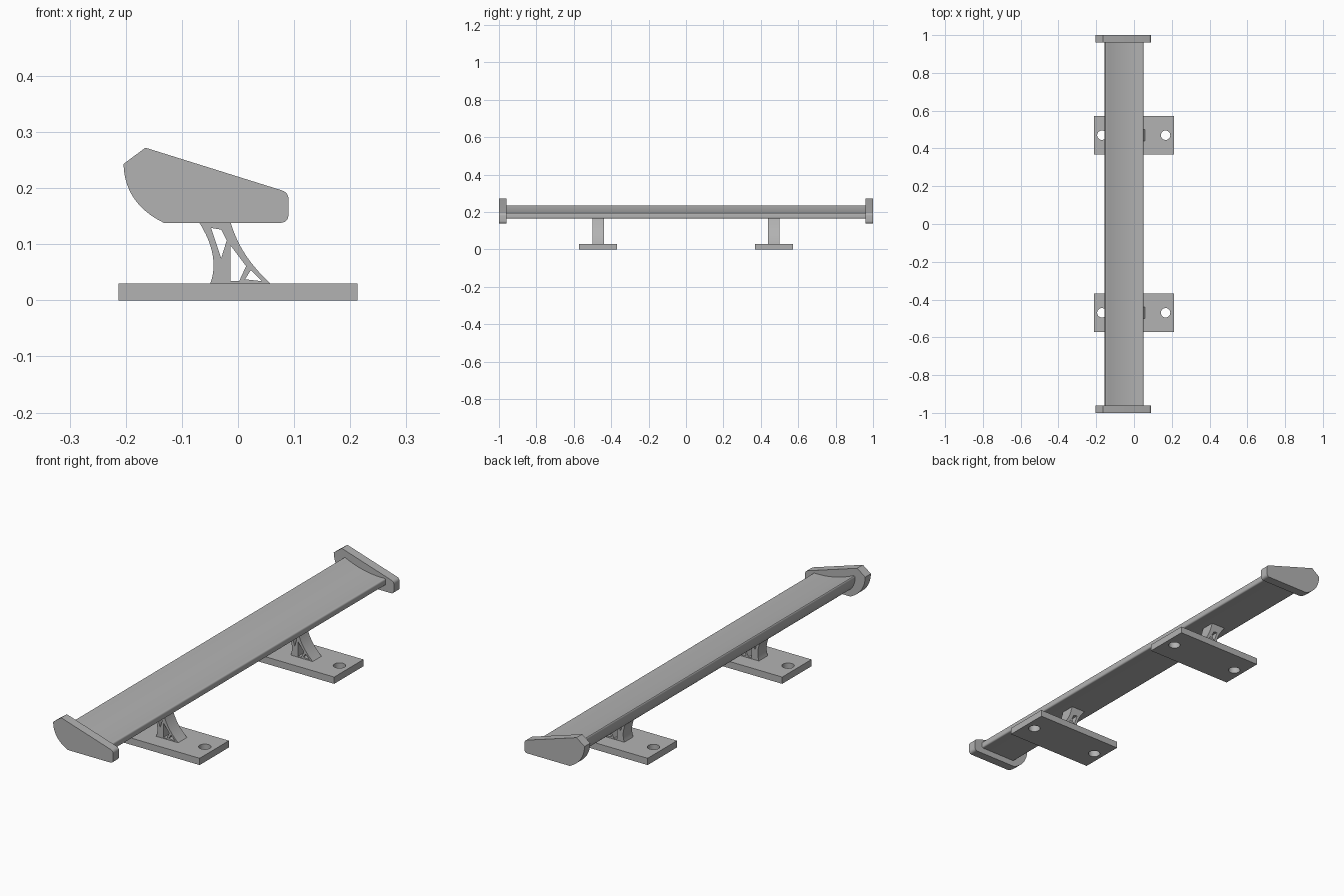
import bpy
import math
from mathutils import Vector

cube = bpy.data.objects.get("Cube")
if cube:
    bpy.data.objects.remove(cube, do_unlink=True)

GREY = (0.45, 0.45, 0.45, 1)
grey = bpy.data.materials.new("plain_grey")
grey.use_nodes = True
grey.diffuse_color = GREY
grey.node_tree.nodes["Principled BSDF"].inputs["Base Color"].default_value = GREY


def arc(a, control, b, steps=12):
    """Points of a quadratic curve from a to b."""
    a, c, b = Vector(a), Vector(control), Vector(b)
    ts = [i / steps for i in range(steps + 1)]
    return [a * (1 - t) ** 2 + c * 2 * t * (1 - t) + b * t * t for t in ts]


def circle(x, y, r, sides=32):
    turn = 2 * math.pi / sides
    return [(x + r * math.cos(i * turn), y + r * math.sin(i * turn)) for i in range(sides)]


def extrude(name, outlines, depth, location, upright=True):
    """Filled outline (further outlines are holes), extruded to a mesh."""
    curve = bpy.data.curves.new(name, "CURVE")
    curve.dimensions = "2D"
    curve.fill_mode = "BOTH"
    curve.extrude = depth / 2
    for outline in outlines:
        spline = curve.splines.new("POLY")
        spline.points.add(len(outline) - 1)
        for point, p in zip(spline.points, outline):
            point.co = (p[0], p[1], 0, 1)
        spline.use_cyclic_u = True
    curve.materials.append(grey)
    obj = bpy.data.objects.new(name, curve)
    bpy.context.collection.objects.link(obj)
    obj.location = location
    if upright:
        obj.rotation_euler.x = math.pi / 2
    bpy.ops.object.select_all(action="DESELECT")
    obj.select_set(True)
    bpy.context.view_layer.objects.active = obj
    bpy.ops.object.convert(target="MESH")
    bpy.ops.object.shade_smooth_by_angle(angle=math.radians(25))
    return obj


# Wing blade: hollowed top, flat underside, rounded edges
wing = (
    arc((-0.147, 0.235), (-0.055, 0.192), (0.042, 0.195), 20)
    + arc((0.042, 0.195), (0.05, 0.195), (0.05, 0.186), 6)
    + arc((0.05, 0.174), (0.05, 0.165), (0.042, 0.165), 6)
    + arc((-0.125, 0.165), (-0.152, 0.185), (-0.155, 0.225))
    + arc((-0.155, 0.225), (-0.155, 0.237), (-0.147, 0.235), 6)[:-1]
)
extrude("wing_blade", [wing], 1.94, (0, 0, 0))

# End plates
end_plate = (
    [(-0.204, 0.243), (-0.165, 0.272)]
    + arc((0.078, 0.196), (0.09, 0.192), (0.09, 0.18), 6)
    + arc((0.09, 0.154), (0.09, 0.138), (0.075, 0.138), 6)
    + arc((-0.132, 0.138), (-0.202, 0.172), (-0.204, 0.243), 16)[:-1]
)
for side, label in ((-1, "front"), (1, "back")):
    extrude(label + "_end_plate", [end_plate], 0.04, (0, side * 0.98, 0))

# Curved struts with cut-out windows, and drilled mounting plates
strut = (
    [(-0.092, 0.17), (-0.068, 0.137)]
    + arc((-0.068, 0.137), (-0.031, 0.077), (-0.05, 0.028))[1:]
    + arc((0.06, 0.028), (0.005, 0.077), (-0.0125, 0.137))
    + [(-0.022, 0.17)]
)
windows = [
    [(-0.048, 0.129), (-0.03, 0.126), (-0.02, 0.107), (-0.03, 0.075)],
    [(-0.0135, 0.098), (0.0145, 0.061), (0.002, 0.034), (-0.0135, 0.034)],
    [(0.023, 0.054), (0.043, 0.034), (0.0125, 0.0375)],
]
plate = [(-0.213, -0.102), (0.213, -0.102), (0.213, 0.102), (-0.213, 0.102)]
holes = [circle(-0.17, 0, 0.025), circle(0.167, 0, 0.025)]
for side, label in ((-1, "front"), (1, "back")):
    y = side * 0.47
    extrude(label + "_strut", [strut] + windows, 0.062, (0, y, 0))
    extrude(label + "_mounting_plate", [plate] + holes, 0.03, (0, y, 0.015), upright=False)
